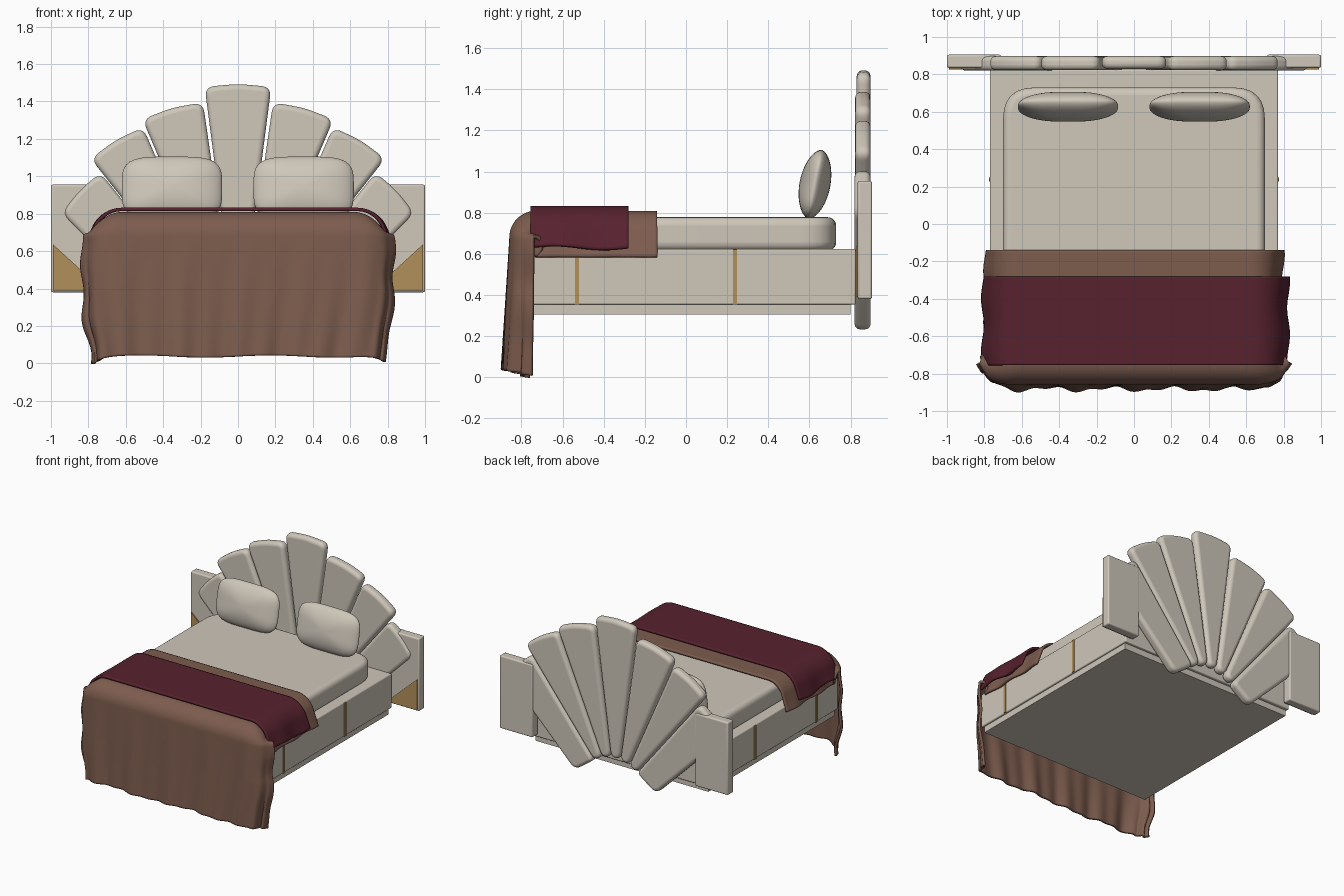
import bpy, bmesh, math
from mathutils import Vector, Matrix

if "Cube" in bpy.data.objects:
    bpy.data.objects.remove(bpy.data.objects["Cube"])


def mat(name, col):
    m = bpy.data.materials.new(name)
    m.diffuse_color = (*col, 1)
    m.use_nodes = True
    m.node_tree.nodes["Principled BSDF"].inputs["Base Color"].default_value = m.diffuse_color
    return m


CREAM = mat("cream_upholstery", (0.62, 0.57, 0.49))
BROWN = mat("brown_blanket", (0.205, 0.108, 0.076))
WINE = mat("burgundy_throw", (0.095, 0.016, 0.028))
GOLD = mat("brass_trim", (0.45, 0.28, 0.105))


def finish(bm, name, material, bevel=0, segs=3, angle=40):
    bmesh.ops.recalc_face_normals(bm, faces=bm.faces)
    me = bpy.data.meshes.new(name)
    bm.to_mesh(me)
    bm.free()
    me.materials.append(material)
    ob = bpy.data.objects.new(name, me)
    bpy.context.collection.objects.link(ob)
    if bevel:
        b = ob.modifiers.new("soft_edges", 'BEVEL')
        b.width, b.segments = bevel, segs
        b.limit_method, b.angle_limit = 'ANGLE', math.radians(50)
    bpy.ops.object.select_all(action='DESELECT')
    ob.select_set(True)
    bpy.context.view_layer.objects.active = ob
    bpy.ops.object.shade_smooth_by_angle(angle=math.radians(angle))
    return ob


def rounded(pts, r, n=6):
    # round every corner of a 2D outline
    out = []
    for i, p in enumerate(pts):
        p = Vector(p)
        a, b = Vector(pts[i - 1]) - p, Vector(pts[(i + 1) % len(pts)]) - p
        s = p + a.normalized() * min(r, a.length * 0.45)
        e = p + b.normalized() * min(r, b.length * 0.45)
        for k in range(n + 1):
            t = k / n
            out.append(s * (1 - t) ** 2 + p * 2 * t * (1 - t) + e * t * t)
    return out


def prism(name, pts, lo, hi, material, axis='z', r=0, bevel=0, segs=3):
    pts = rounded(pts, r) if r else [Vector(p) for p in pts]
    bm = bmesh.new()
    co = (lambda p, h: (p.x, p.y, h)) if axis == 'z' else (lambda p, h: (p.x, h, p.y))
    a = [bm.verts.new(co(p, lo)) for p in pts]
    b = [bm.verts.new(co(p, hi)) for p in pts]
    bm.faces.new(a)
    bm.faces.new(b)
    for i in range(len(pts)):
        bm.faces.new((a[i - 1], a[i], b[i], b[i - 1]))
    return finish(bm, name, material, bevel, segs)


def rect(x0, x1, y0, y1):
    return [(x0, y0), (x1, y0), (x1, y1), (x0, y1)]


# Bed base, plinth and mattress
prism("plinth", rect(-0.755, 0.755, -0.78, 0.80), 0.305, 0.36, CREAM)
prism("bed_base", rect(-0.77, 0.77, -0.80, 0.825), 0.353, 0.624, CREAM, bevel=0.008)
prism("mattress", rect(-0.70, 0.70, -0.78, 0.73), 0.615, 0.778, CREAM, r=0.17, bevel=0.04, segs=5)

# Headboard wings, brass corner plates, brass strips on the base
for side, s in (("left", -1), ("right", 1)):
    prism(side + "_wing", rect(*sorted((s * 0.71, s * 1.0)), 0.38, 0.955), 0.835, 0.905,
          CREAM, 'y', bevel=0.01)
    prism(side + "_brass_corner", [(s * 0.988, 0.635), (s * 0.988, 0.39), (s * 0.72, 0.39)],
          0.826, 0.8355, GOLD, 'y')
    for i, y in enumerate((-0.53, 0.238)):
        prism(f"{side}_brass_strip_{i}", rect(*sorted((s * 0.76, s * 0.776)), y - 0.01, y + 0.01),
              0.354, 0.62, GOLD)

# Headboard: fan of padded petals radiating from a point low on the centre line
FAN = [(0, 1.39, 0.83), (15.6, 1.31, 0.823), (31, 1.27, 0.823), (46, 1.18, 0.82)]
for i, (deg, R, front) in enumerate(FAN):
    a = math.radians(deg)
    d, p = Vector((math.sin(a), math.cos(a))), Vector((math.cos(a), -math.sin(a)))
    tan = math.tan(math.radians(7.3))
    at = lambda r, w: Vector((0, 0.1)) + d * r + p * w
    pts = [at(0.30, -0.3 * tan), at(R - 0.012, -R * tan), at(R + 0.004, 0), at(R - 0.012, R * tan)]
    pts += [(0.355, 0.215), (0.25, 0.29)] if i == 3 else [at(0.30, 0.3 * tan)]
    for s in ((1, -1) if i else (1,)):
        prism(f"headboard_petal_{i}_{'right' if s > 0 else 'left'}",
              [(q[0] * s, q[1]) for q in pts], front, 0.897, CREAM, 'y', r=0.055, bevel=0.028, segs=5)


# Pillows: lens-shaped cushions with a rounded rectangular outline
def pillow(name, x):
    bm = bmesh.new()
    bmesh.ops.create_uvsphere(bm, u_segments=64, v_segments=32, radius=1)
    for v in bm.verts:
        rho = min(1, math.hypot(v.co.x, v.co.y))
        ph = math.atan2(v.co.y, v.co.x)
        c, s = math.cos(ph), math.sin(ph)
        k = rho / (abs(c) ** 4 + abs(s) ** 4) ** 0.25
        h = math.copysign(abs(v.co.z) ** 1.15, v.co.z)
        v.co = (0.268 * k * c, 0.075 * h, 0.17 * k * s)
    bm.transform(Matrix.Translation((x, 0.627, 0.938)) @ Matrix.Rotation(math.radians(-11), 4, 'X'))
    finish(bm, name, CREAM, angle=60)


pillow("left_pillow", -0.353)
pillow("right_pillow", 0.351)


# Cloth: a sheet that runs flat, then bends over an edge and hangs
def bend(s, flat, r, th):
    e = s - flat
    if e <= 0:
        return s, 0.0, 0.0
    f = min(e / r, th)
    rest = max(0, e - r * th)
    return (flat + r * math.sin(f) + rest * math.cos(th),
            r * (1 - math.cos(f)) + rest * math.sin(th), f / th)


def cloth(name, material, place, smax, tmax, nu, nv, thick):
    bm = bmesh.new()
    g = [[bm.verts.new(place(smax * (2 * i / nu - 1), tmax * j / nv)) for j in range(nv + 1)]
         for i in range(nu + 1)]
    for i in range(nu):
        for j in range(nv):
            bm.faces.new((g[i][j], g[i + 1][j], g[i + 1][j + 1], g[i][j + 1]))
    ob = finish(bm, name, material, angle=70)
    m = ob.modifiers.new("thickness", 'SOLIDIFY')
    m.thickness, m.offset = thick, 0


def blanket(s, t):
    sg = 1 if s > 0 else -1
    lx, ld, _ = bend(abs(s), 0.62, 0.13, math.radians(73))
    ly, td, h = bend(t, 0.59, 0.12, math.radians(88.5))
    phi = h * math.pi / 2
    low = max(0, td - 0.12) / 0.64
    k = ld * (1 - 0.5 * h)
    edge = ld / 0.22
    # side flaps swing backwards around the foot corners
    y = -0.14 - ly + k * math.sin(phi)
    z = 0.80 - td - k * math.cos(phi) - 0.035 * edge * low
    x = lx * (1 + 0.05 * h * (1 - 2.0 * max(0, low - 0.45)))
    x += edge * (0.008 * (1 + math.sin(t * 23 + sg)) + 0.012 * low * math.sin(t * 17))
    # vertical folds on the foot drop
    y -= low * (0.010 * math.sin(19 * s + 0.8) + 0.007 * math.sin(41 * s + 2 * low) + 0.008)
    y -= low * edge * 0.02 * math.sin(60 * abs(s))
    z += 0.006 * low * math.sin(9 * s)
    return sg * x, y, z


def throw(s, t):
    sg = 1 if s > 0 else -1
    lx, ld, _ = bend(abs(s), 0.63, 0.145, math.radians(73))
    x = lx + ld / 0.2 * (0.014 + 0.008 * math.sin(t * 22 + sg))
    return sg * x + 0.008, -0.28 - t, 0.823 - ld - 0.01 * ld / 0.2 * math.sin(t * 13)


cloth("blanket", BROWN, blanket, 0.915, 1.422, 150, 120, 0.018)
cloth("foot_throw", WINE, throw, 0.91, 0.475, 120, 40, 0.018)
